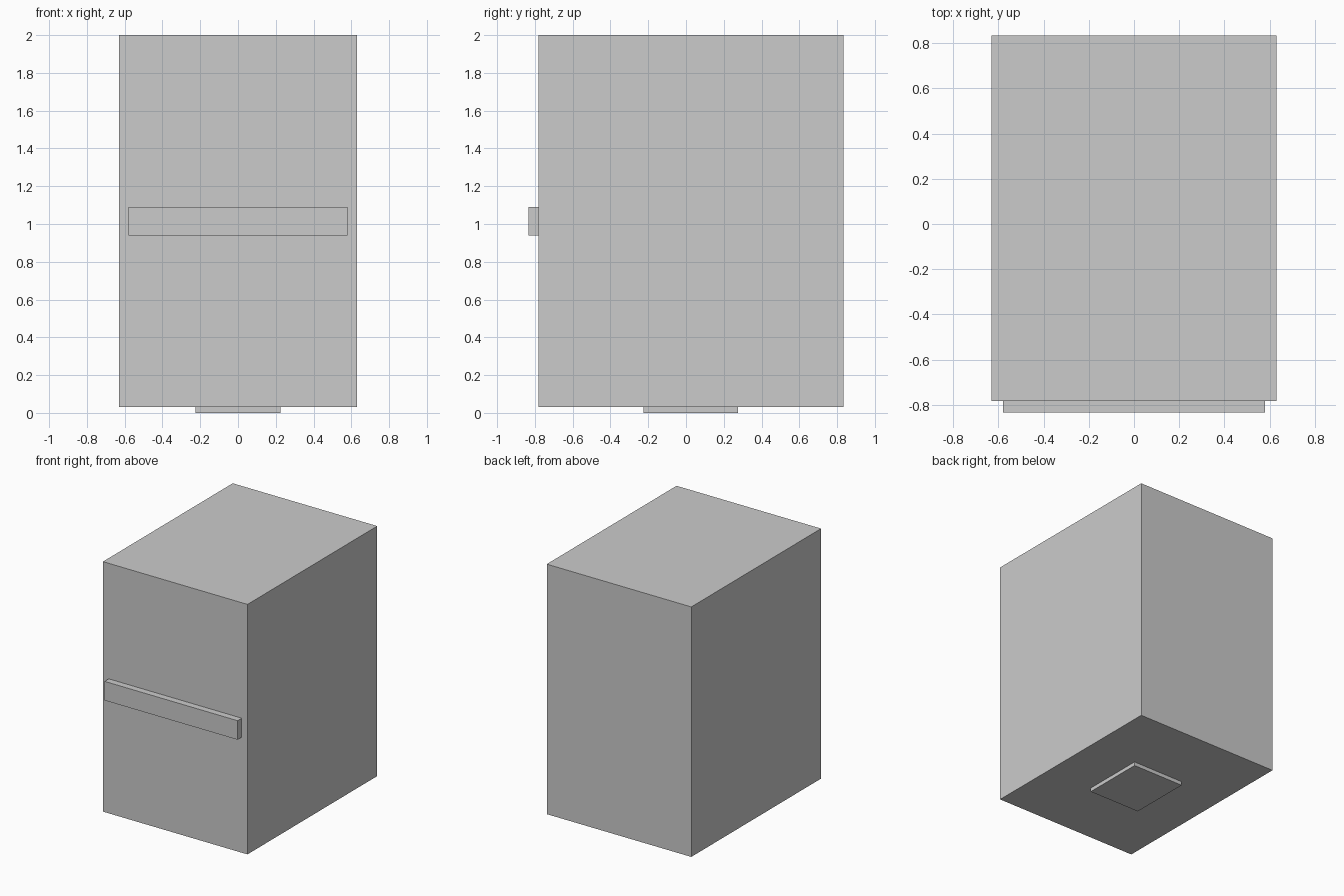
import bpy

if "Cube" in bpy.data.objects:
    bpy.data.objects.remove(bpy.data.objects["Cube"])


def box(name, x, y, z):
    """Axis-aligned box from (min, max) ranges."""
    bpy.ops.mesh.primitive_cube_add(
        size=1, location=[(a + b) / 2 for a, b in (x, y, z)])
    obj = bpy.context.object
    obj.name = name
    obj.scale = [b - a for a, b in (x, y, z)]
    bpy.ops.object.transform_apply(location=False, rotation=False, scale=True)
    return obj


# Main cabinet block
box("cabinet_body", (-0.63, 0.63), (-0.782, 0.834), (0.03, 2.0))
# Horizontal bar across the front
box("front_bar", (-0.58, 0.58), (-0.834, -0.782), (0.94, 1.09))
# Small pedestal under the body
box("base_foot", (-0.226, 0.226), (-0.226, 0.276), (0.0, 0.03))
